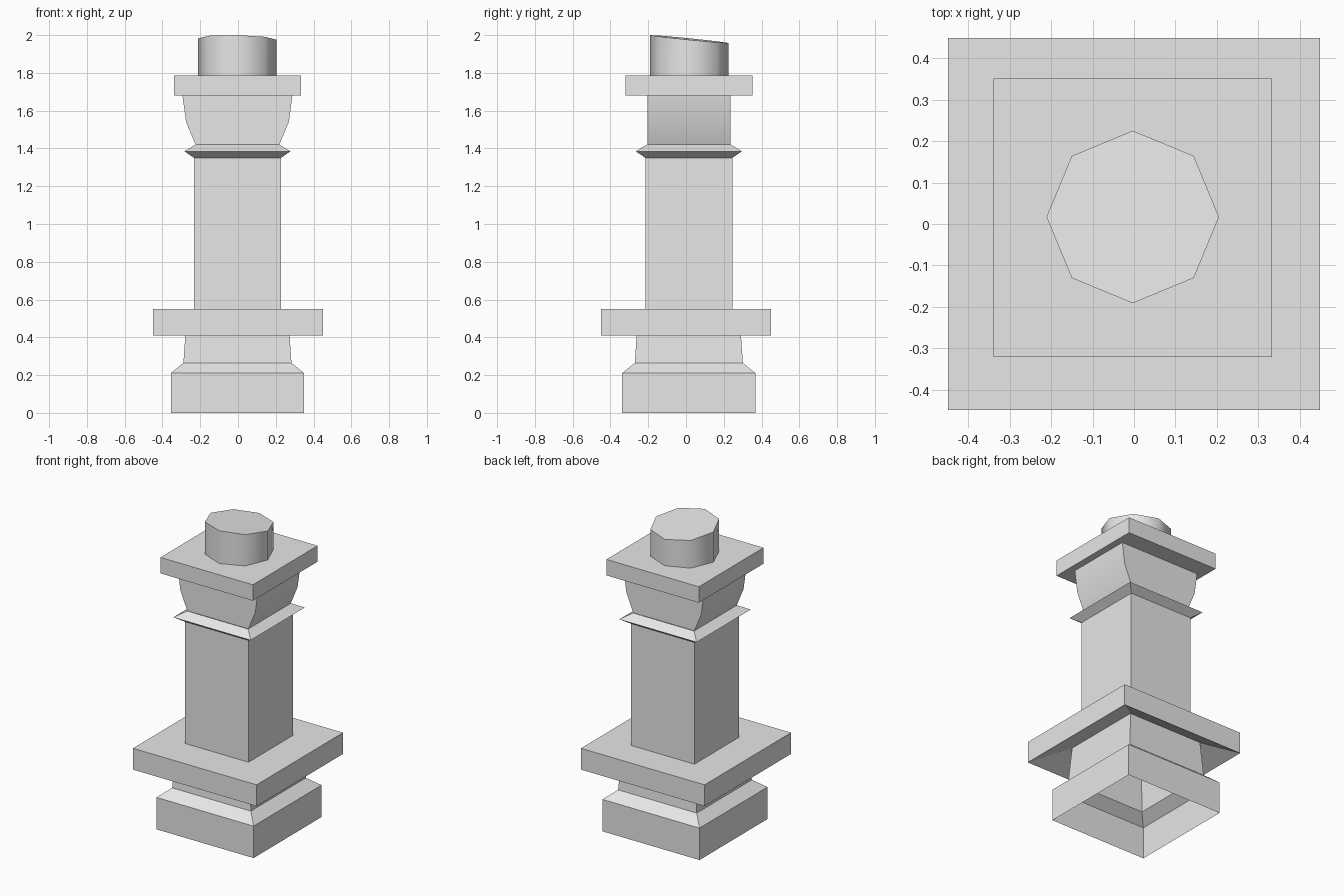
import bpy
import bmesh
from math import cos, sin, pi, radians

old = bpy.data.objects.get("Cube")
if old:
    bpy.data.objects.remove(old, do_unlink=True)

stone = bpy.data.materials.new("grey_stone")
stone.use_nodes = True
stone.diffuse_color = (0.8, 0.8, 0.8, 1)
stone.node_tree.nodes["Principled BSDF"].inputs["Base Color"].default_value = (0.8, 0.8, 0.8, 1)

CENTRE = (-0.003, 0.015)


def rect(z, hx, hy=None, centre=CENTRE):
    """Rectangular section at height z with the given half sizes."""
    hy = hx if hy is None else hy
    cx, cy = centre
    return [(cx + sx * hx, cy + sy * hy, z)
            for sx, sy in ((-1, -1), (1, -1), (1, 1), (-1, 1))]


def loft(name, rings, bottom=True, top=True, angle=20):
    """Skin a stack of equal sections, closing the ends on request."""
    bm = bmesh.new()
    loops = [[bm.verts.new(p) for p in ring] for ring in rings]
    n = len(loops[0])
    for low, high in zip(loops, loops[1:]):
        for i in range(n):
            j = (i + 1) % n
            bm.faces.new((low[i], low[j], high[j], high[i]))
    if bottom:
        bm.faces.new(loops[0][::-1])
    if top:
        bm.faces.new(loops[-1])
    mesh = bpy.data.meshes.new(name)
    bm.to_mesh(mesh)
    bm.free()
    mesh.materials.append(stone)
    obj = bpy.data.objects.new(name, mesh)
    bpy.context.collection.objects.link(obj)
    bpy.ops.object.select_all(action='DESELECT')
    obj.select_set(True)
    bpy.context.view_layer.objects.active = obj
    bpy.ops.object.shade_smooth_by_angle(angle=radians(angle))
    return obj


# Hollow plinth, bevel and neck, open underneath; the neck rises into the slab
loft("plinth", [rect(0, 0.353), rect(0.21, 0.353), rect(0.265, 0.286),
                rect(0.41, 0.276), rect(0.49, 0.27)], bottom=False, top=False)

# Wide slab with a recessed, sloping underside
origin = (0, 0)
loft("base_slab", [rect(0.49, 0.27), rect(0.41, 0.449, centre=origin),
                   rect(0.55, 0.449, centre=origin), rect(0.55, 0.23)],
     bottom=False, top=False)

# Shaft and the sharp-edged collar
loft("shaft", [rect(0.55, 0.23), rect(1.35, 0.23)], bottom=False, top=False)
loft("collar", [rect(1.35, 0.23), rect(1.385, 0.281), rect(1.42, 0.222)],
     bottom=False, top=False)

# Capital that flares to the two sides only
loft("capital", [rect(1.42, 0.222, 0.22), rect(1.54, 0.272, 0.22),
                 rect(1.68, 0.291, 0.22)], bottom=False, top=False, angle=30)

# Square cap plate
loft("cap_plate", [rect(1.68, 0.336), rect(1.785, 0.336)])

# Eight-sided drum with a tilted top
ring = [(CENTRE[0] + 0.208 * cos(k * pi / 4), 0.017 + 0.208 * sin(k * pi / 4))
        for k in range(8)]
loft("top_drum", [[(x, y, 1.785) for x, y in ring],
                  [(x, y, 1.979 - 0.1 * (y - 0.017) - 0.02 * x) for x, y in ring]],
     bottom=False, angle=50)
